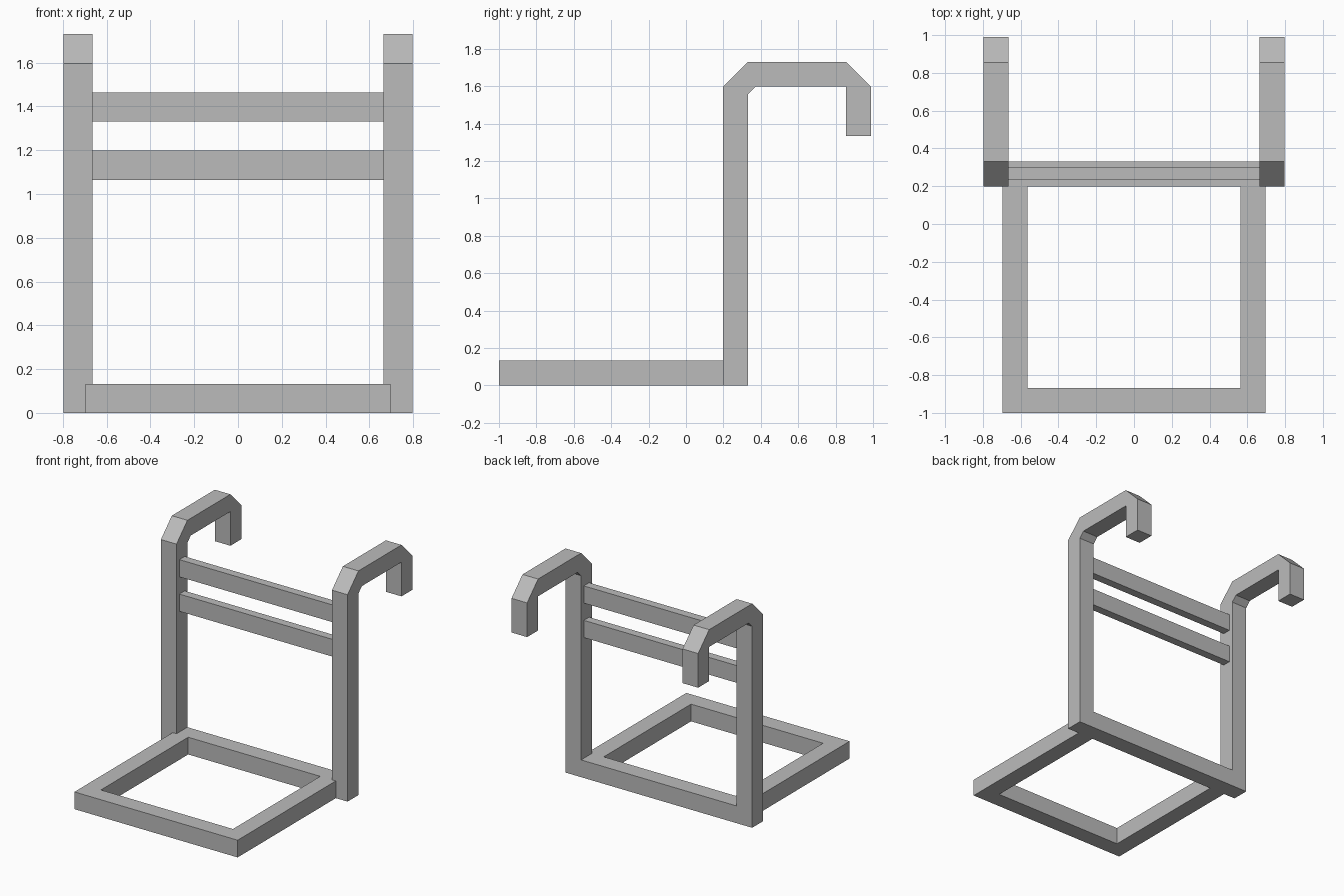
import bpy
import bmesh
from mathutils import Vector

cube = bpy.data.objects.get("Cube")
if cube:
    bpy.data.objects.remove(cube, do_unlink=True)

grey = bpy.data.materials.new("grey metal")
grey.use_nodes = True
grey.diffuse_color = (0.5, 0.5, 0.5, 1)
grey.node_tree.nodes["Principled BSDF"].inputs["Base Color"].default_value = grey.diffuse_color

BAR = 0.133      # tube thickness
INNER = 0.664    # inside face of the posts
BACK = 0.198     # front face of the posts


def prism(name, outline, offset):
    """Extrude a flat outline of 3D points along an offset."""
    bm = bmesh.new()
    face = bm.faces.new([bm.verts.new(p) for p in outline])
    top = bmesh.ops.extrude_face_region(bm, geom=[face])["geom"]
    moved = [v for v in top if isinstance(v, bmesh.types.BMVert)]
    bmesh.ops.translate(bm, verts=moved, vec=Vector(offset))
    bmesh.ops.recalc_face_normals(bm, faces=bm.faces)
    mesh = bpy.data.meshes.new(name)
    bm.to_mesh(mesh)
    bm.free()
    mesh.materials.append(grey)
    obj = bpy.data.objects.new(name, mesh)
    bpy.context.collection.objects.link(obj)
    return obj


def crossbar(name, y, depth, z):
    """Horizontal bar between the two posts."""
    section = [(y, z), (y + depth, z), (y + depth, z + BAR), (y, z + BAR)]
    return prism(name, [(-INNER, a, b) for a, b in section], (2 * INNER, 0, 0))


# Upright posts, each bent over into a hook at the top
hook = [(BACK, 0), (BACK + BAR, 0), (BACK + BAR, 1.555), (0.372, 1.597),
        (0.856, 1.597), (0.856, 1.333), (0.99, 1.333), (0.99, 1.597),
        (0.856, 1.73), (BACK + BAR, 1.73), (BACK, 1.597)]
for side, sign in (("left", 1), ("right", -1)):
    prism(side + "_hooked_post", [(sign * INNER, y, z) for y, z in hook],
          (sign * BAR, 0, 0))

# U-shaped base lying on the floor
out, inn = 0.697, 0.697 - BAR
base = [(-out, BACK), (-out, -1), (out, -1), (out, BACK),
        (inn, BACK), (inn, BAR - 1), (-inn, BAR - 1), (-inn, BACK)]
prism("base_frame", [(x, y, 0) for x, y in base], (0, 0, BAR))

# Bars joining the posts
crossbar("base_crossbar", BACK, BAR, 0)
for name, z in (("lower_rung", 1.065), ("upper_rung", 1.331)):
    crossbar(name, 0.233, 0.065, z)
